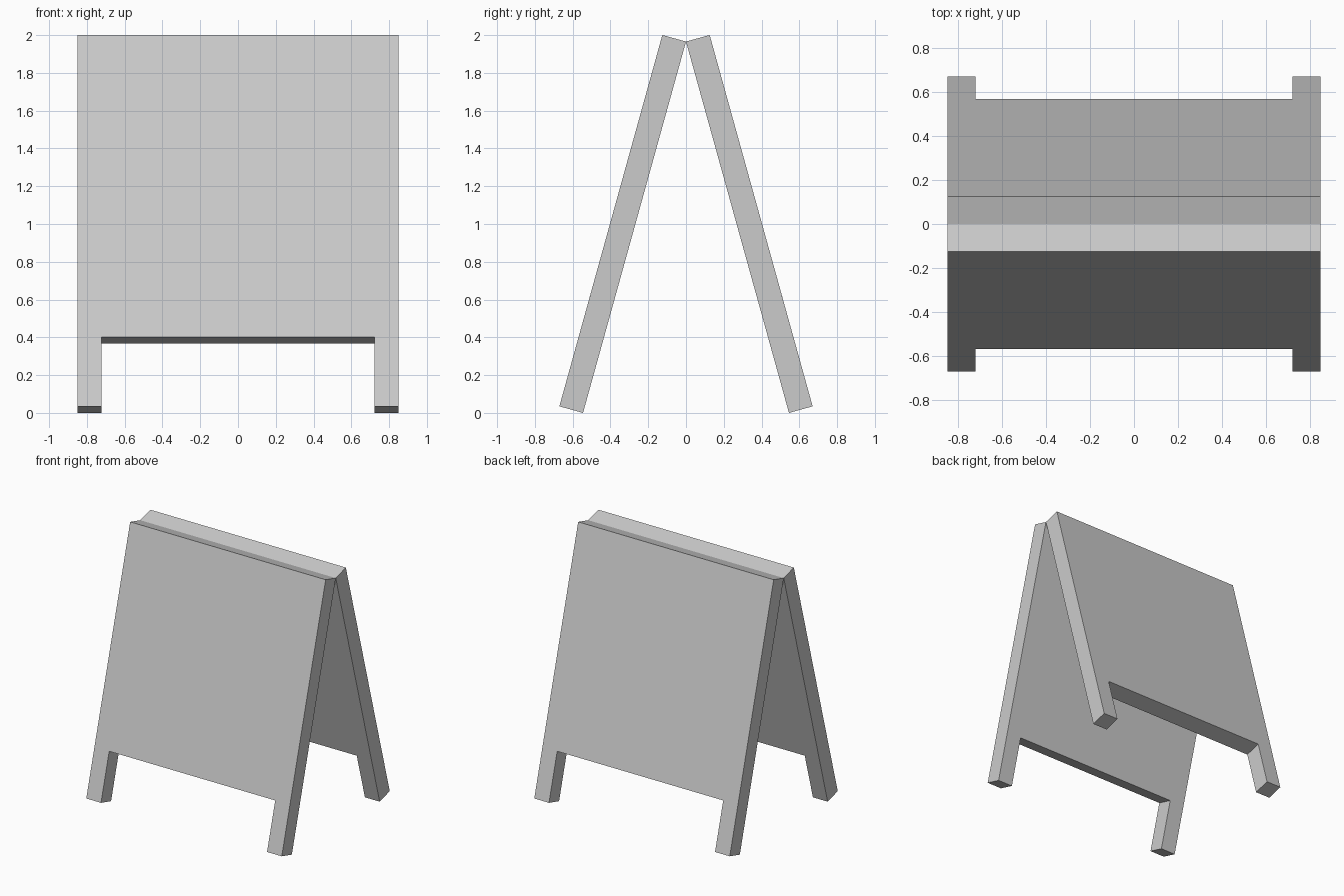
import bpy, bmesh
from math import radians, cos, pi
from mathutils import Matrix, Vector

if "Cube" in bpy.data.objects:
    bpy.data.objects.remove(bpy.data.objects["Cube"])

TILT = radians(15.5)
HALF_W, LEG_W, THICK = 0.85, 0.128, 0.13
LENGTH, LEG_LEN = 2.04, 0.38
HINGE_Z = LENGTH * cos(TILT)


def board(name, turn):
    # Board outline with two feet, hanging down from the hinge edge
    inner = HALF_W - LEG_W
    right = [(inner, LEG_LEN - LENGTH), (inner, -LENGTH), (HALF_W, -LENGTH), (HALF_W, 0)]
    outline = right + [(-x, z) for x, z in reversed(right)]
    bm = bmesh.new()
    face = bm.faces.new([bm.verts.new((x, 0, z)) for x, z in outline])
    ext = bmesh.ops.extrude_face_region(bm, geom=[face])
    moved = [v for v in ext["geom"] if isinstance(v, bmesh.types.BMVert)]
    bmesh.ops.translate(bm, verts=moved, vec=Vector((0, -THICK, 0)))
    bmesh.ops.recalc_face_normals(bm, faces=bm.faces[:])
    # Lean the board outward and face it front or back
    bm.transform(Matrix.Translation((0, 0, HINGE_Z))
                 @ Matrix.Rotation(turn, 4, 'Z')
                 @ Matrix.Rotation(-TILT, 4, 'X'))
    mesh = bpy.data.meshes.new(name)
    bm.to_mesh(mesh)
    bm.free()
    bpy.context.collection.objects.link(bpy.data.objects.new(name, mesh))


board("front_board", 0)
board("back_board", pi)
